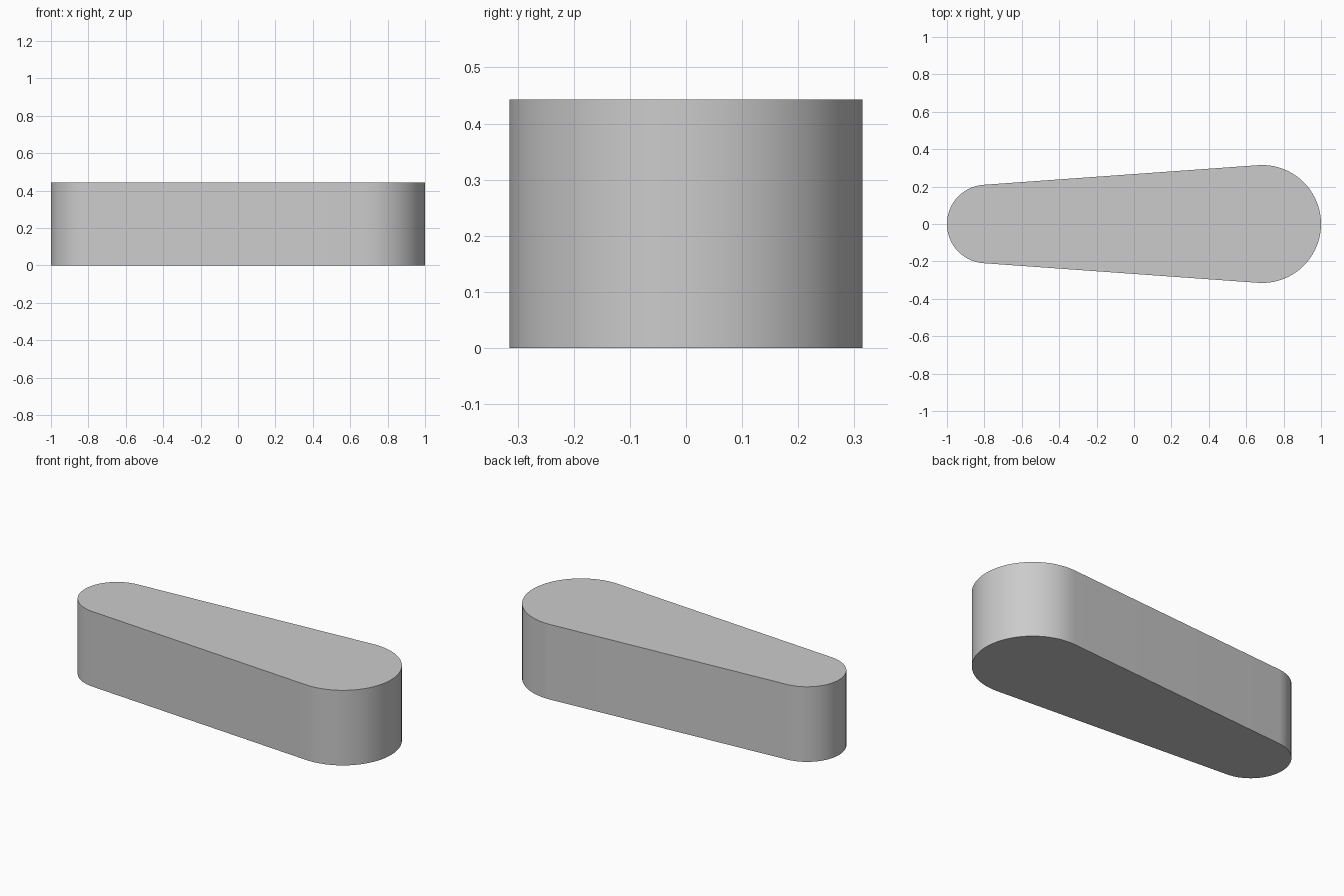
import bpy, bmesh, math

if "Cube" in bpy.data.objects:
    bpy.data.objects.remove(bpy.data.objects["Cube"])

HEIGHT = 0.443
R_BIG, R_SMALL = 0.315, 0.21
X_BIG, X_SMALL = 1 - R_BIG, -1 + R_SMALL
STEPS = 48

# Angle of the straight sides that are tangent to both round ends
tangent = math.pi / 2 + math.asin((R_BIG - R_SMALL) / (X_BIG - X_SMALL))


def arc(cx, r, start, end):
    angles = (start + (end - start) * i / STEPS for i in range(STEPS + 1))
    return [(cx + r * math.cos(a), r * math.sin(a), 0) for a in angles]


# Tapered outline: large end on the right, small end on the left
outline = arc(X_BIG, R_BIG, -tangent, tangent)
outline += arc(X_SMALL, R_SMALL, tangent, 2 * math.pi - tangent)

# Extrude the outline into a solid block
bm = bmesh.new()
base = bm.faces.new([bm.verts.new(p) for p in outline])
top = bmesh.ops.extrude_face_region(bm, geom=[base], use_keep_orig=True)
bmesh.ops.translate(bm, vec=(0, 0, HEIGHT),
                    verts=[g for g in top["geom"] if isinstance(g, bmesh.types.BMVert)])
bmesh.ops.recalc_face_normals(bm, faces=bm.faces)

mesh = bpy.data.meshes.new("tapered_block")
bm.to_mesh(mesh)
bm.free()
block = bpy.data.objects.new("tapered_block", mesh)
bpy.context.collection.objects.link(block)

# Smooth round ends, crisp top and bottom rims
bpy.context.view_layer.objects.active = block
block.select_set(True)
bpy.ops.object.shade_smooth_by_angle(angle=math.radians(30))
